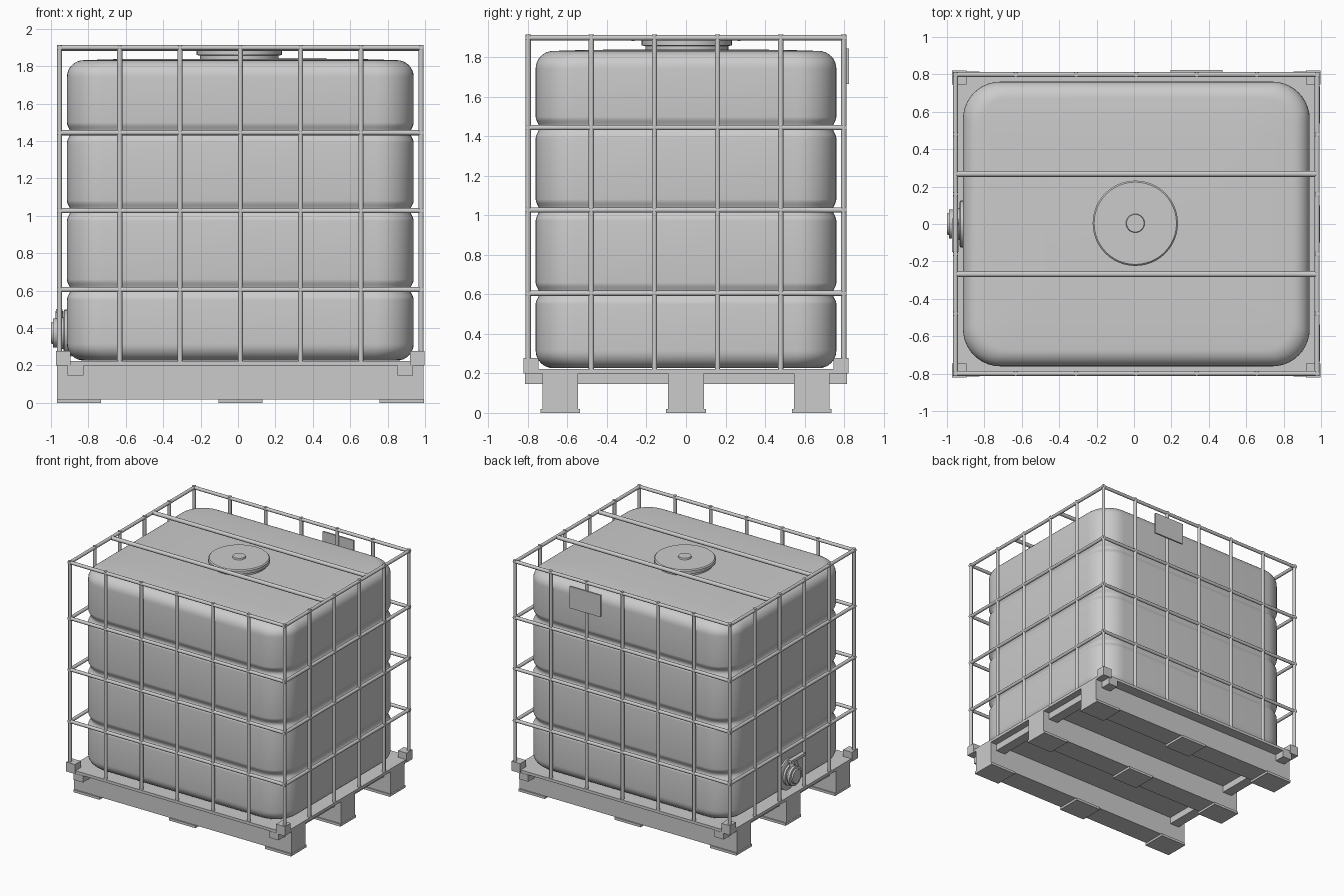
import bpy, bmesh
from math import pi, sin, cos
from mathutils import Vector, Matrix

if "Cube" in bpy.data.objects:
    bpy.data.objects.remove(bpy.data.objects["Cube"])

CX = 0.0125            # cage and tank centre along x
HX, HY = 0.967, 0.799  # cage half sizes
R = 0.0135             # tube radius
LEVELS = (0.605, 1.027, 1.444, 1.899)


def finish(name, bm, smooth=True):
    bmesh.ops.recalc_face_normals(bm, faces=bm.faces)
    me = bpy.data.meshes.new(name)
    bm.to_mesh(me)
    bm.free()
    ob = bpy.data.objects.new(name, me)
    bpy.context.collection.objects.link(ob)
    if smooth:
        bpy.ops.object.select_all(action='DESELECT')
        ob.select_set(True)
        bpy.context.view_layer.objects.active = ob
        bpy.ops.object.shade_smooth_by_angle(angle=0.6)
    return ob


def add_box(bm, x0, x1, y0, y1, z0, z1):
    m = Matrix.Translation(((x0 + x1) / 2, (y0 + y1) / 2, (z0 + z1) / 2))
    m = m @ Matrix.Diagonal((x1 - x0, y1 - y0, z1 - z0, 1))
    bmesh.ops.create_cube(bm, size=1, matrix=m)


def add_tube(bm, a, b, r=R, seg=12):
    a, b = Vector(a), Vector(b)
    d = b - a
    m = Matrix.Translation((a + b) / 2) @ d.to_track_quat('Z', 'Y').to_matrix().to_4x4()
    bmesh.ops.create_cone(bm, cap_ends=True, segments=seg, radius1=r, radius2=r,
                          depth=d.length, matrix=m)


def loft(bm, rings):
    loops = [[bm.verts.new(p) for p in ring] for ring in rings]
    n = len(loops[0])
    for lo, hi in zip(loops, loops[1:]):
        for i in range(n):
            bm.faces.new((lo[i], lo[(i + 1) % n], hi[(i + 1) % n], hi[i]))
    bm.faces.new(loops[0])
    bm.faces.new(loops[-1])


def lathe(name, profile, matrix, seg=48):
    bm = bmesh.new()
    loft(bm, [[matrix @ Vector((r * cos(2 * pi * i / seg), r * sin(2 * pi * i / seg), h))
               for i in range(seg)] for r, h in profile])
    return finish(name, bm)


# Tank: rounded rectangle lofted upward, with shallow grooves behind the cage rails
def tank_ring(z, inset):
    hx, hy = 0.927 - inset, 0.761 - inset
    r = max(0.2 - inset * 0.5, 0.03)
    pts = []
    for k, (sx, sy) in enumerate(((1, 1), (-1, 1), (-1, -1), (1, -1))):
        for i in range(11):
            a = (k + i / 10) * pi / 2
            pts.append((CX + sx * (hx - r) + r * cos(a), sy * (hy - r) + r * sin(a), z))
    return pts


Z0, Z1, ER = 0.226, 1.832, 0.09
profile = [(Z0 + ER * (1 - cos(a)), ER * (1 - sin(a)))
           for a in (pi / 2 * i / 8 for i in range(9))]
for level in LEVELS[:3]:
    for i in range(-6, 7):
        profile.append((level + i * 0.009, 0.009 * (1 + cos(pi * i / 6))))
profile += [(Z1 - ER * (1 - sin(a)), ER * (1 - cos(a)))
            for a in (pi / 2 * i / 8 for i in range(9))]
profile += [(1.837, 0.25), (1.839, 0.45)]
bm = bmesh.new()
loft(bm, [tank_ring(z, s) for z, s in profile])
finish("tank", bm)

# Screw lid with centre plug
lathe("lid", [(0.21, 1.82), (0.21, 1.856), (0.228, 1.86), (0.228, 1.884), (0.22, 1.892),
              (0.05, 1.892), (0.047, 1.904), (0.001, 1.904)],
      Matrix.Translation((0.007, 0.004, 0)))

# Cage uprights
bm = bmesh.new()
xs = [CX + HX * (i / 3 - 1) for i in range(7)]
ys = [HY * (i / 2.5 - 1) for i in range(6)]
for s in (-1, 1):
    for x in xs:
        add_tube(bm, (x, s * HY, 0.21), (x, s * HY, 1.914))
    for y in ys[1:-1]:
        add_tube(bm, (CX + s * HX, y, 0.21), (CX + s * HX, y, 1.914))
finish("cage_uprights", bm)

# Cage rails
bm = bmesh.new()
for z in LEVELS:
    for s in (-1, 1):
        add_tube(bm, (CX - HX - R, s * HY, z), (CX + HX + R, s * HY, z))
        add_tube(bm, (CX + s * HX, -HY - R, z), (CX + s * HX, HY + R, z))
finish("cage_rails", bm)

# Top retaining bars
bm = bmesh.new()
for s in (-1, 1):
    add_tube(bm, (CX - HX, s * 0.268, 1.897), (CX + HX, s * 0.268, 1.897), 0.016)
finish("top_bars", bm)

# Label plate on the back
bm = bmesh.new()
add_box(bm, 0.195, 0.472, 0.811, 0.824, 1.665, 1.843)
finish("label_plate", bm, False)

# Pallet deck
bm = bmesh.new()
add_box(bm, CX - 0.98, CX + 0.98, -0.813, 0.813, 0.2, 0.223)
finish("pallet_deck", bm, False)

# Pallet runners and foot pads
runners, pads = bmesh.new(), bmesh.new()
for y in (-0.636, 0, 0.636):
    add_box(runners, CX - 0.98, CX + 0.98, y - 0.09, y + 0.09, 0.018, 0.2)
    for x in (CX - 0.863, CX, CX + 0.863):
        add_box(pads, x - 0.118, x + 0.118, y - 0.1, y + 0.1, 0, 0.02)
finish("pallet_runners", runners, False)
finish("foot_pads", pads, False)

# Pallet cross beams
bm = bmesh.new()
for s in (-1, 1):
    x = CX + s * 0.881
    add_box(bm, x - 0.042, x + 0.042, -0.815, 0.815, 0.146, 0.2)
finish("cross_beams", bm, False)

# Corner brackets
bm = bmesh.new()
for sx in (-1, 1):
    for sy in (-1, 1):
        x, y = CX + sx * 0.946, sy * 0.784
        add_box(bm, x - 0.039, x + 0.039, y - 0.038, y + 0.038, 0.2, 0.277)
finish("corner_brackets", bm, False)

# Outlet valve on the left side: flange, body and cap
to_left = Matrix.Translation((0, 0, 0.373)) @ Matrix.Rotation(-pi / 2, 4, 'Y')
lathe("valve", [(0.125, 0.89), (0.125, 0.928), (0.115, 0.934), (0.085, 0.934), (0.085, 0.95),
                (0.065, 0.952), (0.065, 0.966), (0.078, 0.968), (0.078, 0.988), (0.06, 0.99),
                (0.055, 1.0), (0.001, 1.0)], to_left, 32)

# Valve lever
bm = bmesh.new()
add_tube(bm, (-0.955, 0, 0.42), (-0.955, 0, 0.49), 0.02)
add_box(bm, -0.972, -0.938, -0.15, 0.03, 0.48, 0.502)
finish("valve_lever", bm)
